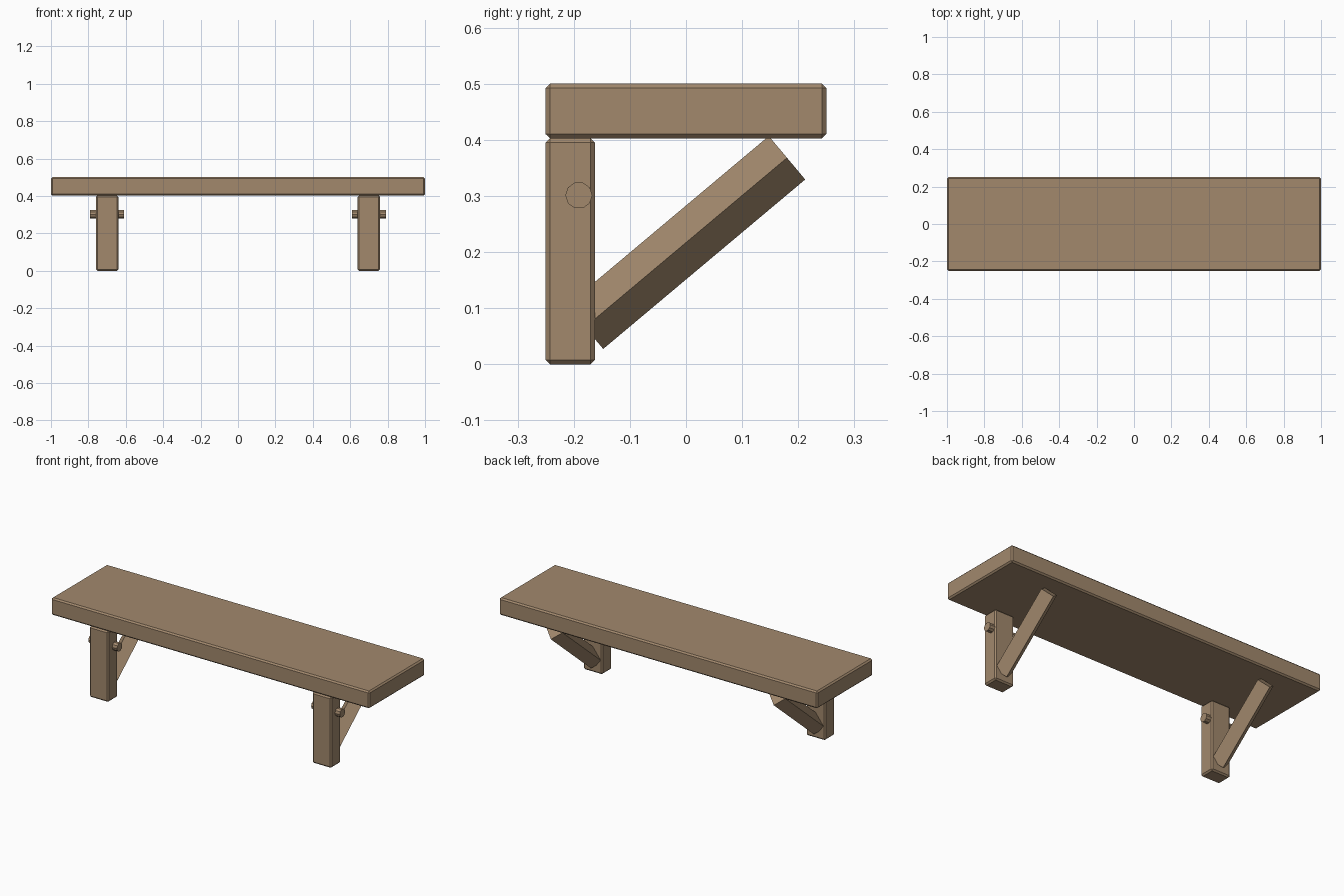
import bpy, bmesh, math
from mathutils import Vector

if "Cube" in bpy.data.objects:
    bpy.data.objects.remove(bpy.data.objects["Cube"])

wood = bpy.data.materials.new("brown wood")
wood.diffuse_color = (0.36, 0.248, 0.152, 1)
wood.use_nodes = True
wood.node_tree.nodes["Principled BSDF"].inputs["Base Color"].default_value = wood.diffuse_color


def finish(bm, name):
    bmesh.ops.recalc_face_normals(bm, faces=bm.faces[:])
    mesh = bpy.data.meshes.new(name)
    bm.to_mesh(mesh)
    bm.free()
    mesh.materials.append(wood)
    ob = bpy.data.objects.new(name, mesh)
    bpy.context.collection.objects.link(ob)
    return ob


def plank(name, lo, hi, bevel=0.008):
    """Box between two corners with a single chamfer on its edges."""
    bm = bmesh.new()
    bmesh.ops.create_cube(bm, size=1)
    for v in bm.verts:
        v.co = Vector([(a + b) / 2 + c * (b - a) for a, b, c in zip(lo, hi, v.co)])
    bmesh.ops.bevel(bm, geom=bm.edges[:], offset=bevel, segments=1,
                    affect='EDGES', profile=0.5)
    return finish(bm, name)


def prism(name, start, end, radius, sides, u):
    """Regular prism from start to end, first corner in direction u."""
    start, end, u = Vector(start), Vector(end), Vector(u)
    w = (end - start).normalized().cross(u)
    bm = bmesh.new()
    rings = []
    for p in (start, end):
        ring = []
        for i in range(sides):
            a = 2 * math.pi * i / sides
            ring.append(bm.verts.new(p + radius * (u * math.cos(a) + w * math.sin(a))))
        rings.append(ring)
        bm.faces.new(ring)
    for i in range(sides):
        j = (i + 1) % sides
        bm.faces.new((rings[0][i], rings[0][j], rings[1][j], rings[1][i]))
    return finish(bm, name)


# Shelf board
plank("shelf_board", (-1, -0.25, 0.402), (1, 0.25, 0.5))

# Brackets: post, diamond-section brace and through peg on each side
for side, x in (("left", -0.7), ("right", 0.7)):
    plank(side + "_post", (x - 0.06, -0.25, 0), (x + 0.06, -0.162, 0.403))
    prism(side + "_brace", (x, -0.18, 0.066), (x, 0.18, 0.368), 0.0505, 4, (1, 0, 0))
    prism(side + "_peg", (x - 0.09, -0.191, 0.301), (x + 0.09, -0.191, 0.301),
          0.024, 10, (0, 1, 0))
